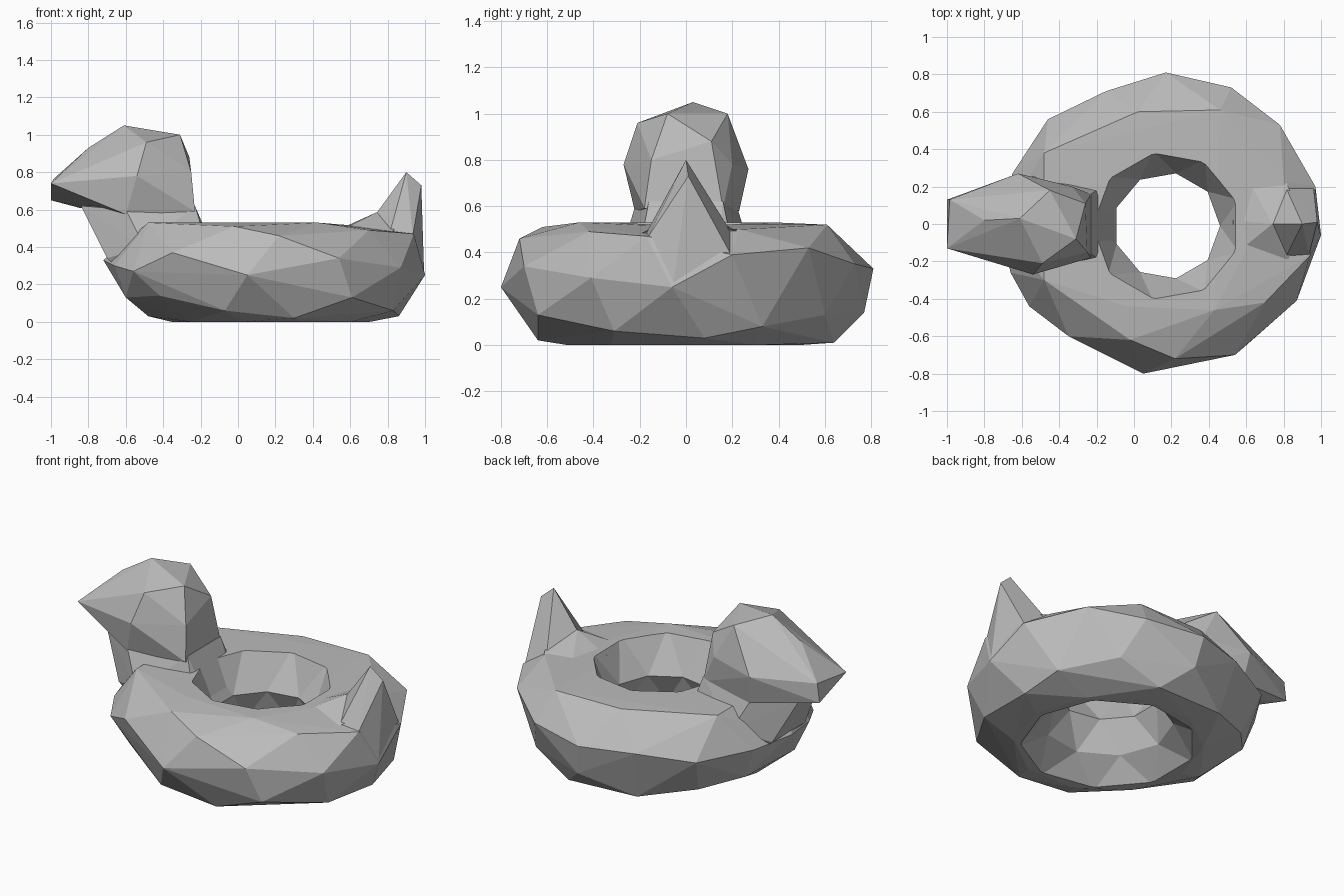
import bpy, bmesh, math

if "Cube" in bpy.data.objects:
    bpy.data.objects.remove(bpy.data.objects["Cube"], do_unlink=True)

grey = bpy.data.materials.new("plain grey")
grey.use_nodes = True
grey.diffuse_color = (0.5, 0.5, 0.5, 1)
grey.node_tree.nodes["Principled BSDF"].inputs["Base Color"].default_value = grey.diffuse_color


def finish(name, bm):
    bmesh.ops.recalc_face_normals(bm, faces=bm.faces)
    mesh = bpy.data.meshes.new(name)
    bm.to_mesh(mesh)
    bm.free()
    mesh.materials.append(grey)
    obj = bpy.data.objects.new(name, mesh)
    bpy.context.collection.objects.link(obj)
    return obj


def hull(name, points):
    """Faceted solid stretched over a few corner points."""
    bm = bmesh.new()
    for p in points:
        bm.verts.new(p)
    bmesh.ops.convex_hull(bm, input=bm.verts)
    loose = [v for v in bm.verts if not v.link_faces]
    bmesh.ops.delete(bm, geom=loose, context='VERTS')
    return finish(name, bm)


def mirror_y(points):
    return points + [(x, -y, z) for x, y, z in points if y]


def circle(radius, z, sides, turn=0):
    """Corner points of a polygon around the middle of the hole."""
    angles = [math.tau * (k + turn) / sides for k in range(sides)]
    return [(0.175 + radius * math.cos(a), radius * math.sin(a) - 0.01, z) for a in angles]


def combine(target, other, operation):
    """Merge or cut one solid with another, then remove the second one."""
    mod = target.modifiers.new(operation.lower(), 'BOOLEAN')
    mod.operation = operation
    mod.solver = 'EXACT'
    mod.object = other
    bpy.context.view_layer.update()
    graph = bpy.context.evaluated_depsgraph_get()
    mesh = bpy.data.meshes.new_from_object(target.evaluated_get(graph))
    target.modifiers.clear()
    target.data = mesh
    bpy.data.objects.remove(other, do_unlink=True)


# Outer skin of the swim ring: widest band, lower band, upper band, flat base
widest = [(.05, -.8, .25), (.54, -.7, .34), (.87, -.41, .29), (1, -.06, .25),
          (.97, .2, .39), (.78, .53, .42), (.52, .73, .35), (.17, .81, .33),
          (-.15, .71, .33), (-.46, .56, .3), (-.65, .27, .32), (-.72, 0, .33),
          (-.66, -.26, .3), (-.56, -.44, .27), (-.35, -.6, .37)]
lower = [(.61, -.64, .13), (.83, -.31, .06), (.86, .08, .03), (.83, .33, .08),
         (.6, .6, .13), (.35, .64, .01), (.2, .77, .14), (-.1, .62, .02),
         (-.4, .45, .08), (-.58, .25, .13), (-.48, 0, .03), (-.6, -.2, .13),
         (-.42, -.45, .14), (-.07, -.65, .06), (.3, -.64, .02)]
upper = [(.22, -.72, .46), (-.02, -.62, .51), (-.04, -.44, .53), (.43, -.46, .53),
         (.7, -.42, .49), (.94, -.17, .47), (.8, .23, .5), (.46, .61, .52),
         (.02, .6, .52), (-.48, .38, .53), (-.48, -.3, .53)]
ring = hull("float_ring", widest + lower + upper + circle(.53, 0, 10))

# Hole: hourglass cutter with a steep upper wall, flaring out below
bm = bmesh.new()
levels = [circle(.41, .56, 9, .5), circle(.285, .32, 9),
          circle(.36, .13, 9, .5), circle(.51, -.02, 9)]
bands = [[bm.verts.new(p) for p in level] for level in levels]
for i in range(len(bands) - 1):
    a, b = bands[i], bands[i + 1]
    for k in range(len(a)):
        n = (k + 1) % len(a)
        if i % 2:
            bm.faces.new((a[k], a[n], b[k]))
            bm.faces.new((a[n], b[n], b[k]))
        else:
            bm.faces.new((a[k], a[n], b[n]))
            bm.faces.new((a[k], b[n], b[k]))
bm.faces.new(bands[0])
bm.faces.new(bands[-1])
combine(ring, finish("hole_cutter", bm), 'DIFFERENCE')

# Neck rising from the ring
neck = hull("neck", mirror_y([
    (-.84, .08, .62), (-.6, .22, .6), (-.23, .16, .62), (-.7, .16, .34),
    (-.5, .28, .4), (-.11, .12, .34), (-.2, .18, .52), (-.55, .15, .2)]))

# Head and slightly tilted beak in one faceted form
head = hull("head", [
    (-.61, .03, 1.05), (-.45, .18, 1), (-.31, -.08, 1), (-.8, .02, .93),
    (-.49, -.21, .96), (-.54, -.27, .78), (-.62, .27, .76), (-.26, .11, .88),
    (-.25, -.15, .8), (-.33, .2, .78), (-.6, -.22, .575), (-.6, .23, .58),
    (-.85, .1, .61), (-.23, -.18, .59), (-.23, .16, .59),
    (-1, -.13, .74), (-1, .13, .65), (-.985, .13, .765)])

# Tail: broad root and pointed tip
tail_root = hull("tail_root", [
    (.53, .02, .49), (.74, 0, .585), (.62, .22, .5), (.81, .23, .49),
    (.82, -.2, .48), (.53, -.17, .48), (.92, 0, .56), (.7, 0, .3)])
tail_tip = hull("tail_tip", [
    (.9, 0, .8), (.98, .01, .73), (.74, 0, .58), (.96, .195, .39),
    (.935, -.165, .465), (.995, -.055, .26), (.81, .2, .48), (.81, -.18, .47),
    (.75, 0, .35)])

for part in (neck, head, tail_root, tail_tip):
    combine(ring, part, 'UNION')
ring.name = "duck_float"
